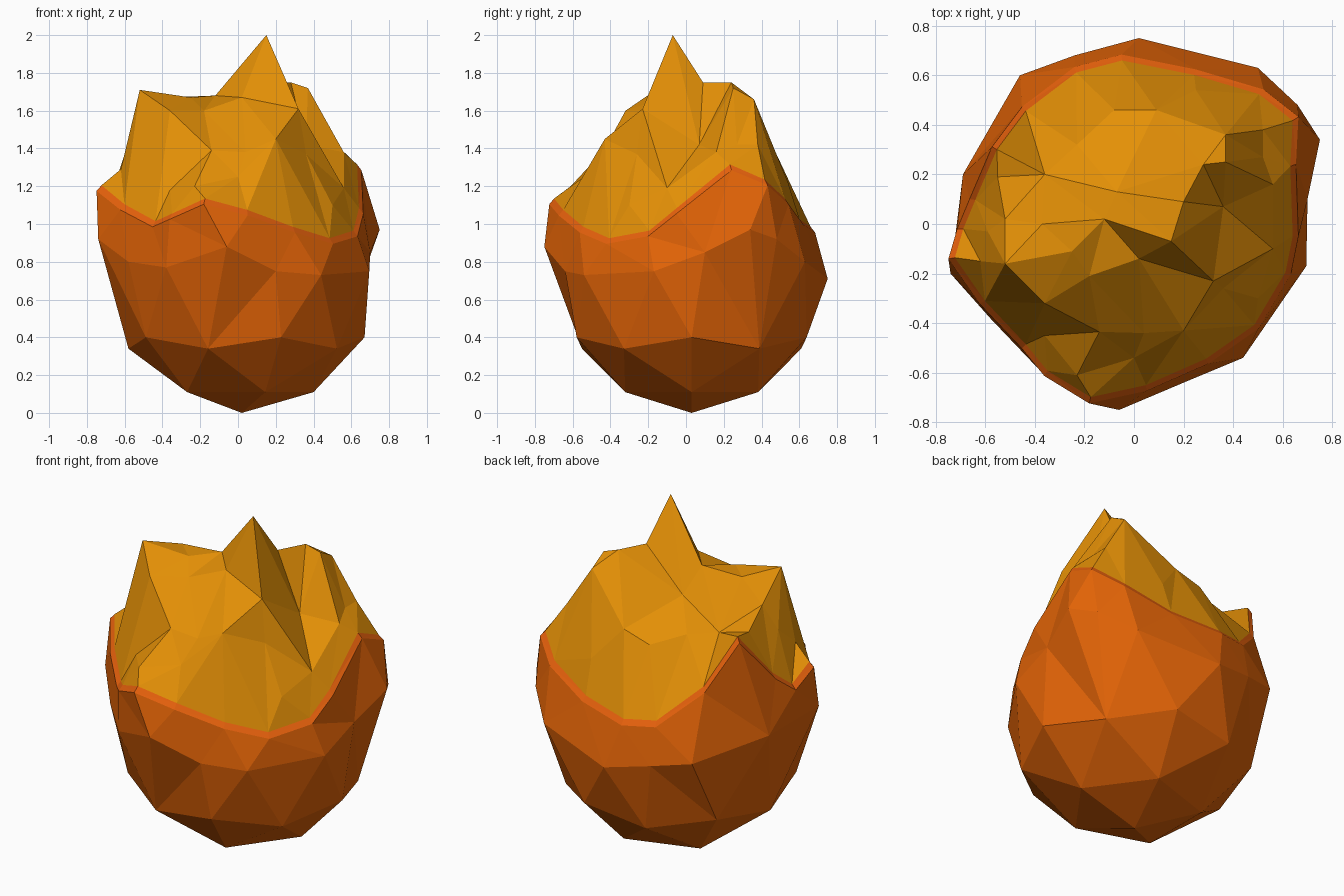
import bpy, bmesh, math
from mathutils import Vector
from mathutils.geometry import delaunay_2d_cdt

if "Cube" in bpy.data.objects:
    bpy.data.objects.remove(bpy.data.objects["Cube"])


def material(name, rgb):
    m = bpy.data.materials.new(name)
    m.diffuse_color = (*rgb, 1)
    m.use_nodes = True
    m.node_tree.nodes["Principled BSDF"].inputs["Base Color"].default_value = m.diffuse_color
    return m


def angle(v):
    return math.atan2(v.co.y, v.co.x) % math.tau


def ring(points):
    return sorted((bm.verts.new(p) for p in points), key=angle)


def stitch(lower, upper, mat):
    """Join two closed rings with triangles, taking the shorter diagonal."""
    i = j = 0
    n, m = len(lower), len(upper)
    while i < n or j < m:
        a, b = lower[i % n], upper[j % m]
        a2, b2 = lower[(i + 1) % n], upper[(j + 1) % m]
        if j >= m or (i < n and (a2.co - b.co).length <= (b2.co - a.co).length):
            f = bm.faces.new((a, a2, b))
            i += 1
        else:
            f = bm.faces.new((a, b2, b))
            j += 1
        f.material_index = mat


def polar(r, deg, z):
    t = math.radians(deg)
    return (0.03 + r * math.cos(t), 0.03 + r * math.sin(t), z)


# Wavy edge where the husk meets the crown
RIM = [(.66, -.05, 1.08), (.65, .24, 1.31), (.66, .43, 1.23), (.52, .54, 1.13),
       (.25, .62, 1.02), (-.05, .68, .98), (-.24, .63, 1.0), (-.45, .47, 1.2),
       (-.57, .31, 1.47), (-.66, .1, 1.2), (-.71, -.02, 1.1), (-.745, -.14, 1.2),
       (-.62, -.32, 1.1), (-.45, -.5, 1.01), (-.36, -.61, 1.05), (-.18, -.72, 1.13),
       (.05, -.67, 1.07), (.3, -.56, .98), (.5, -.42, .92), (.63, -.2, .96)]

# Widest ring of the husk
BELLY = [(.75, .34, .97), (.7, .1, .85), (.695, -.17, .75), (.44, -.54, .73),
         (.2, -.64, .75), (-.06, -.75, .88), (-.38, -.59, .77), (-.58, -.38, .8),
         (-.74, -.2, .92), (-.69, .2, .88), (-.46, .6, .8), (-.24, .68, .76),
         (.02, .75, .71), (.5, .63, .8), (.66, .48, .92)]

# Peaks, ridges and hollows of the crown
PEAKS = [(.15, -.07, 2.0), (.2, .09, 1.75), (-.07, .13, 1.53), (.28, .24, 1.75),
         (.37, .25, 1.72), (.37, .36, 1.66), (.52, .38, 1.42), (.52, .27, 1.42),
         (.56, .16, 1.38), (.25, .54, 1.22), (-.08, .46, 1.36), (.09, .46, 1.41),
         (-.23, .32, 1.41), (-.52, -.16, 1.71), (-.37, 0, 1.67), (-.12, .02, 1.68),
         (-.52, .02, 1.55), (-.36, .2, 1.41), (-.55, .19, 1.46), (-.62, -.15, 1.29),
         (-.59, -.03, 1.4), (-.25, -.11, 1.67), (.02, -.14, 1.67), (-.18, -.21, 1.6),
         (.32, -.23, 1.61), (.2, -.43, 1.45), (-.14, -.435, 1.39), (.04, -.44, 1.38),
         (0, -.54, 1.25), (-.36, -.45, 1.18), (-.36, -.32, 1.6), (.36, .07, 1.42),
         (.36, -.26, 1.37), (.5, -.3, 1.1), (.56, -.1, 1.19), (-.23, -.61, 1.2)]

HUSK, LIP, CROWN = range(3)
bm = bmesh.new()

# Husk: pointed base widening up to the belly
base = bm.verts.new((.02, .03, 0))
foot = ring(polar(.37, 72 * k, .11) for k in range(5))
bowl = ring(polar(.61, 36 * k, .34) if k % 2 else polar(.64, 36 * k, .40) for k in range(10))
belly = ring(BELLY)
lip = ring((x * 1.005, y * 1.005, z - .025) for x, y, z in RIM)
rim = [bm.verts.new((x * .97, y * .97, z + .005)) for x, y, z in RIM]
for k in range(5):
    bm.faces.new((base, foot[k], foot[(k + 1) % 5]))
stitch(foot, bowl, HUSK)
stitch(bowl, belly, HUSK)
stitch(belly, lip, HUSK)

# Lip: thin bright band sloping in to the crown
stitch(lip, sorted(rim, key=angle), LIP)

# Crown: rugged cap triangulated inside the rim
cap = rim + [bm.verts.new(p) for p in PEAKS]
flat = [Vector(v.co.xy) for v in cap]
_, _, tris, origin, _, _ = delaunay_2d_cdt(flat, [], [list(range(len(rim)))], 1, 1e-5)
for t in tris:
    f = bm.faces.new([cap[origin[i][0]] for i in t])
    f.material_index = CROWN

bmesh.ops.recalc_face_normals(bm, faces=bm.faces[:])
mesh = bpy.data.meshes.new("faceted_bulb")
bm.to_mesh(mesh)
bm.free()
mesh.materials.append(material("burnt orange", (.76, .125, .002)))
mesh.materials.append(material("bright orange", (.87, .13, .004)))
mesh.materials.append(material("amber", (.78, .28, .002)))
bpy.context.collection.objects.link(bpy.data.objects.new("faceted_bulb", mesh))
